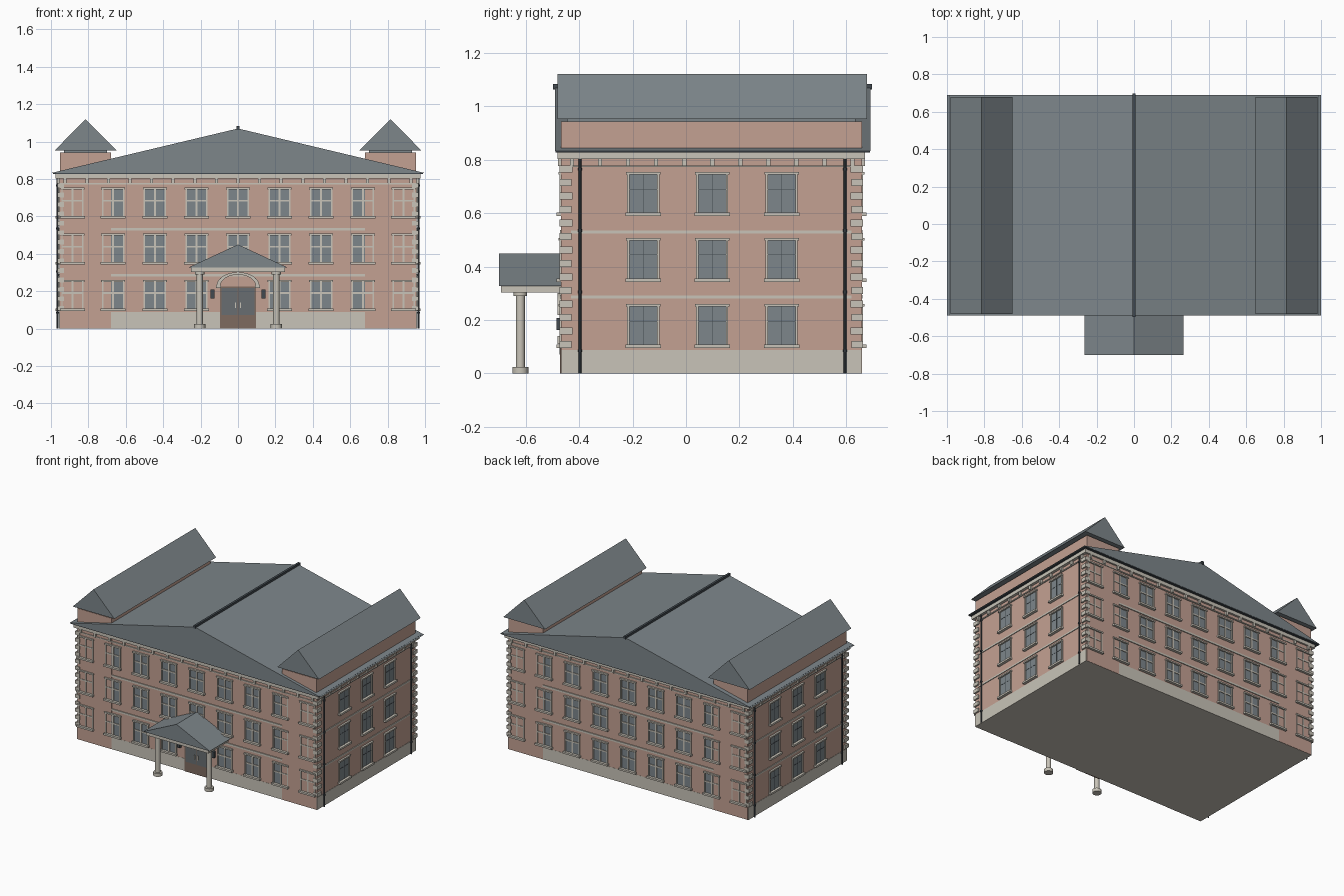
import bpy, bmesh, math
from mathutils import Matrix, Vector

if "Cube" in bpy.data.objects:
    bpy.data.objects.remove(bpy.data.objects["Cube"])


def material(name, r, g, b):
    m = bpy.data.materials.new(name)
    m.diffuse_color = (r, g, b, 1)
    m.use_nodes = True
    m.node_tree.nodes["Principled BSDF"].inputs["Base Color"].default_value = m.diffuse_color
    return m


BRICK = material("brick", 0.55, 0.355, 0.29)
STONE = material("pale stone", 0.58, 0.55, 0.48)
SLATE = material("slate", 0.205, 0.238, 0.255)
GLASS = material("window glass", 0.205, 0.24, 0.26)
WOOD = material("door wood", 0.21, 0.145, 0.115)
LEAF = material("door leaf", 0.14, 0.155, 0.165)
METAL = material("dark metal", 0.055, 0.068, 0.08)

RX, FY, BY = 0.955, -0.465, 0.655          # wall planes
parts = {}


def part(name, mat):
    """Get the mesh under construction for a named part."""
    if name not in parts:
        parts[name] = (bmesh.new(), mat)
    return parts[name][0]


def box(name, mat, x0, x1, y0, y1, z0, z1):
    lo = Vector((min(x0, x1), min(y0, y1), z0))
    hi = Vector((max(x0, x1), max(y0, y1), z1))
    m = Matrix.Translation((lo + hi) / 2) @ Matrix.Diagonal((*(hi - lo), 1))
    bmesh.ops.create_cube(part(name, mat), size=1, matrix=m)


def wall_box(name, mat, side, u0, u1, z0, z1, d1, d0=-0.005):
    """Box on a wall: u runs along the wall, d points outward."""
    if side == "front":
        box(name, mat, u0, u1, FY - d0, FY - d1, z0, z1)
    elif side == "back":
        box(name, mat, u0, u1, BY + d0, BY + d1, z0, z1)
    else:
        s = 1 if side == "right" else -1
        box(name, mat, s * (RX + d0), s * (RX + d1), u0, u1, z0, z1)


def cylinder(name, mat, x, y, z0, z1, r, seg=16):
    bmesh.ops.create_cone(part(name, mat), cap_ends=True, segments=seg, radius1=r, radius2=r,
                          depth=z1 - z0, matrix=Matrix.Translation((x, y, (z0 + z1) / 2)))


def gable(name, mat, cx, half, y0, y1, z0, z1):
    """Triangular prism with its ridge along y."""
    bm = part(name, mat)
    prof = [(cx - half, z0), (cx + half, z0), (cx, z1)]
    a = [bm.verts.new((x, y0, z)) for x, z in prof]
    b = [bm.verts.new((x, y1, z)) for x, z in prof]
    bm.faces.new(a)
    bm.faces.new(b[::-1])
    for i in range(3):
        j = (i + 1) % 3
        bm.faces.new((a[j], a[i], b[i], b[j]))


def window(side, u, z, barred):
    w, h = 0.052, 0.142
    f = "window_frames"
    wall_box("window_glass", GLASS, side, u - w, u + w, z, z + h, 0.0015)
    for s in (-1, 1):
        wall_box(f, STONE, side, u + s * w, u + s * (w + 0.008), z, z + h, 0.008)
    wall_box("window_heads", STONE, side, u - 0.064, u + 0.064, z + h, z + h + 0.01, 0.013)
    wall_box("window_sills", STONE, side, u - 0.066, u + 0.066, z - 0.013, z, 0.02)
    if barred:
        wall_box(f, STONE, side, u - 0.005, u + 0.005, z, z + h, 0.006)
        wall_box(f, STONE, side, u - w, u + w, z + 0.078, z + 0.087, 0.006)
    else:
        g = "thin_glazing_bars"
        wall_box(g, METAL, side, u - 0.0015, u + 0.0015, z, z + h, 0.003)
        wall_box(g, METAL, side, u - w, u + w, z + 0.087, z + 0.089, 0.003)


# Main walls, stone plinth and end bays
box("walls", BRICK, -RX, RX, FY, BY, 0.001, 0.82)
box("plinth", STONE, -RX - 0.002, RX + 0.002, FY - 0.001, BY + 0.001, 0, 0.088)
for s in (-1, 1):
    box("end_bays", BRICK, s * 0.68, s * 0.952, FY - 0.003, BY + 0.003, 0.0005, 0.943)
    gable("bay_roofs", SLATE, s * 0.815, 0.166, -0.48, 0.678, 0.952, 1.12)
    box("bay_roof_supports", SLATE, s * 0.70, s * 0.93, FY + 0.02, BY - 0.02, 0.94, 0.953)

# Main roof, gutter and ridge cap
gable("main_roof", SLATE, 0, 1.0, -0.49, 0.69, 0.832, 1.07)
box("gutter", METAL, -0.99, 0.99, -0.488, 0.688, 0.828, 0.835)
box("ridge_cap", METAL, -0.008, 0.008, -0.497, 0.697, 1.062, 1.083)

# Cornice with evenly spaced brackets
box("cornice", STONE, -0.975, 0.975, -0.48, 0.67, 0.803, 0.83)
box("cornice_moulding", STONE, -0.962, 0.962, -0.472, 0.662, 0.772, 0.779)
for i in range(17):
    for side in ("front", "back"):
        u = (i - 8) * 0.1155
        wall_box("cornice_brackets", STONE, side, u - 0.008, u + 0.008, 0.777, 0.805, 0.014)
for i in range(11):
    for side in ("left", "right"):
        u = 0.098 + (i - 5) * 0.105
        wall_box("cornice_brackets", STONE, side, u - 0.008, u + 0.008, 0.777, 0.805, 0.014)

# Floor bands
for z in (0.28, 0.524):
    for side in ("front", "back"):
        wall_box("floor_bands", STONE, side, -0.68, 0.68, z, z + 0.013, 0.006)
    for side in ("left", "right"):
        wall_box("floor_bands", STONE, side, -0.43, 0.62, z, z + 0.011, 0.005)

# Windows on three floors
for floor, z in enumerate((0.108, 0.356, 0.602)):
    for side in ("front", "back"):
        for u in (-0.885, -0.668, -0.444, -0.222, 0, 0.222, 0.444, 0.668, 0.885):
            if not (side == "front" and floor == 0 and u == 0):
                window(side, u, z, True)
    for side in ("left", "right"):
        for u in (-0.16, 0.098, 0.358):
            window(side, u, z, False)

# Corner quoins and drainpipes
for s in (-1, 1):
    for i in range(14):
        z = 0.096 + i * 0.0505
        long = 0.04 if i % 2 else 0.036
        box("quoins", STONE, s * 0.93, s * 0.966, FY - 0.008, FY + long, z, z + 0.026)
        box("quoins", STONE, s * 0.93, s * 0.966, BY + 0.008, BY - long, z, z + 0.026)
    for y in (-0.397, 0.595):
        cylinder("drainpipes", METAL, s * 0.965, y, 0, 0.805, 0.005, 8)
        for z in (0.08, 0.3, 0.53, 0.76):
            cylinder("drainpipes", METAL, s * 0.965, y, z, z + 0.01, 0.008, 8)

# Entrance door with two leaves
wall_box("door_surround", WOOD, "front", -0.095, 0.095, 0, 0.225, 0.006)
for s in (-1, 1):
    wall_box("door_leaves", LEAF, "front", s * 0.003, s * 0.088, 0.072, 0.216, 0.009)
    wall_box("door_handles", STONE, "front", s * 0.01, s * 0.016, 0.11, 0.14, 0.015)
    wall_box("lanterns", METAL, "front", s * 0.125, s * 0.148, 0.162, 0.208, 0.02)
    wall_box("door_imposts", STONE, "front", s * 0.09, s * 0.117, 0.218, 0.232, 0.016)

# Stone arch above the door
bm = part("door_arch", STONE)
N, rings = 16, []
for i in range(N + 1):
    a = math.pi * i / N
    rings.append([bm.verts.new((r * 1.15 * math.cos(a), FY - d, 0.228 + r * 0.74 * math.sin(a)))
                  for r, d in ((0.1, -0.003), (0.1, 0.016), (0.082, 0.016), (0.082, -0.003))])
for p, q in zip(rings, rings[1:]):
    for k in range(4):
        bm.faces.new((p[k], p[(k + 1) % 4], q[(k + 1) % 4], q[k]))

# Porch: roof, slab and two columns
gable("porch_roof", SLATE, 0, 0.265, -0.70, FY, 0.327, 0.45)
box("porch_beam", STONE, -0.25, 0.25, -0.692, FY, 0.303, 0.328)
for s in (-1, 1):
    x, y = s * 0.205, -0.62
    cylinder("porch_columns", STONE, x, y, 0.02, 0.295, 0.017, 20)
    cylinder("column_bases", STONE, x, y, 0, 0.024, 0.03, 20)
    cylinder("column_capitals", STONE, x, y, 0.29, 0.304, 0.025, 20)

# Turn every part into an object
for name, (bm, mat) in parts.items():
    bmesh.ops.recalc_face_normals(bm, faces=bm.faces)
    mesh = bpy.data.meshes.new(name)
    bm.to_mesh(mesh)
    bm.free()
    mesh.materials.append(mat)
    ob = bpy.data.objects.new(name, mesh)
    bpy.context.collection.objects.link(ob)
    if name in ("porch_columns", "column_bases", "column_capitals", "drainpipes", "door_arch"):
        bpy.ops.object.select_all(action="DESELECT")
        ob.select_set(True)
        bpy.context.view_layer.objects.active = ob
        bpy.ops.object.shade_smooth_by_angle(angle=math.radians(35))
